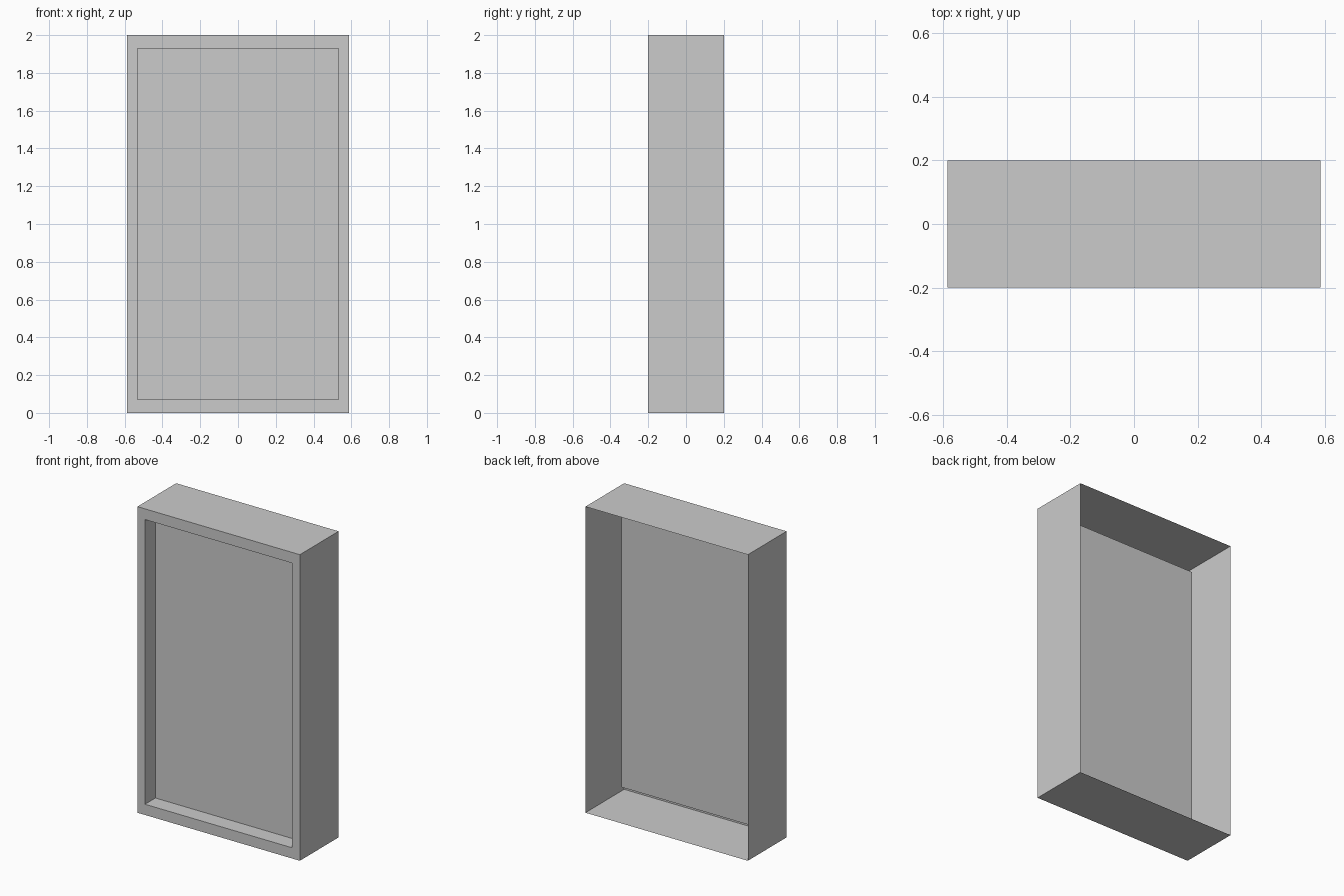
import bpy, bmesh

if "Cube" in bpy.data.objects:
    bpy.data.objects.remove(bpy.data.objects["Cube"])

HALF_W, HALF_D, HEIGHT = 0.587, 0.2, 2.0
RIM_X, RIM_Z, RECESS = 0.055, 0.07, 0.107

bm = bmesh.new()


def ring(inset_x, inset_z, y):
    """Upright rectangle of vertices at depth y, counter-clockwise seen from the front."""
    w = HALF_W - inset_x
    lo, hi = inset_z, HEIGHT - inset_z
    return [bm.verts.new((x, y, z)) for x, z in ((-w, lo), (w, lo), (w, hi), (-w, hi))]


# open back edge -> outer walls -> front rim -> recess walls
rings = [
    ring(0, 0, HALF_D),
    ring(0, 0, -HALF_D),
    ring(RIM_X, RIM_Z, -HALF_D),
    ring(RIM_X, RIM_Z, -HALF_D + RECESS),
]
for a, b in zip(rings, rings[1:]):
    for i in range(4):
        j = (i + 1) % 4
        bm.faces.new((a[i], a[j], b[j], b[i]))

# recessed front panel; the back stays open
bm.faces.new(rings[-1])

mesh = bpy.data.meshes.new("recessed_panel_case")
bm.to_mesh(mesh)
bm.free()
case = bpy.data.objects.new("recessed_panel_case", mesh)
bpy.context.collection.objects.link(case)
